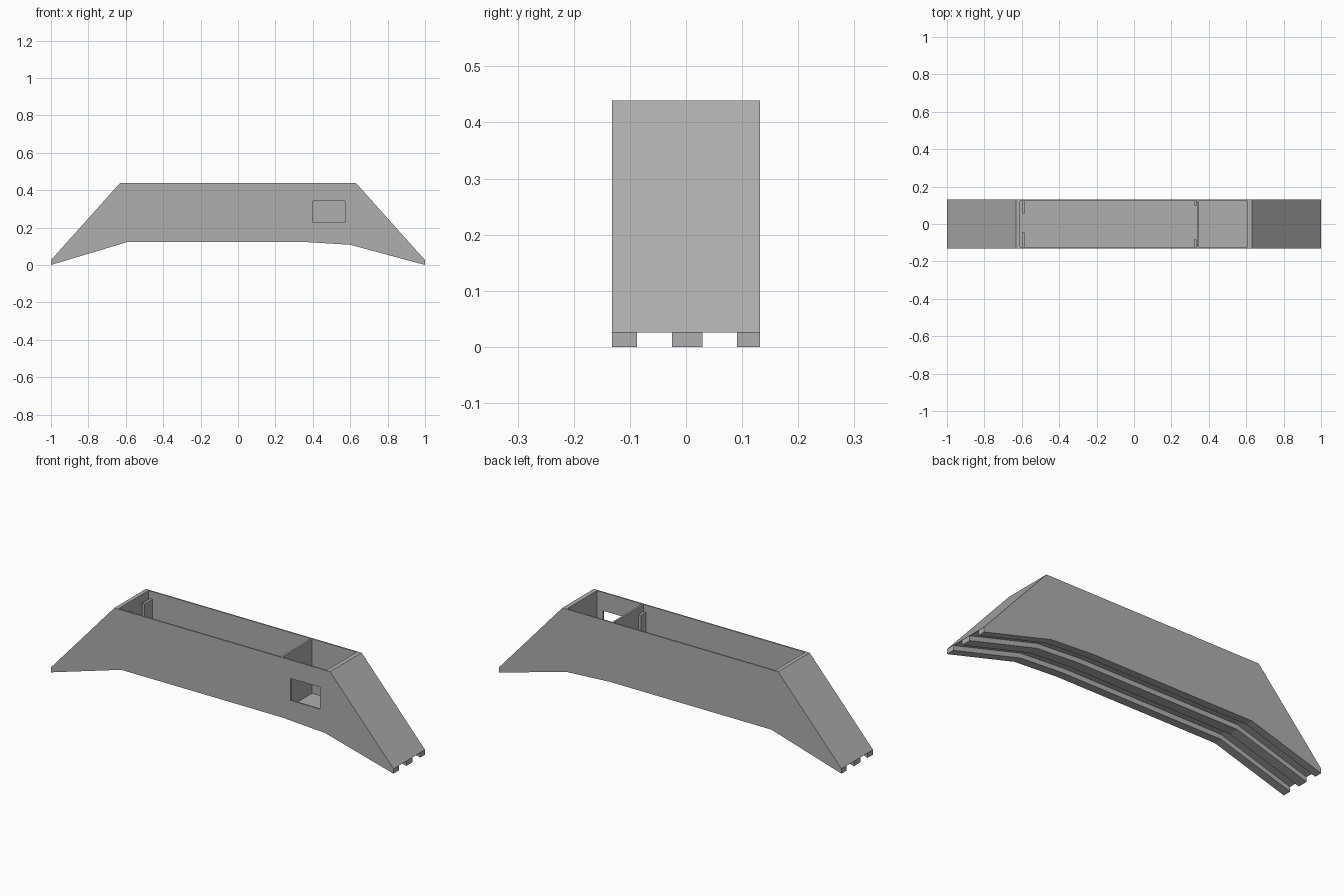
import bpy, bmesh

if "Cube" in bpy.data.objects:
    bpy.data.objects.remove(bpy.data.objects["Cube"])

grey = bpy.data.materials.new("plain grey")
grey.diffuse_color = (0.43, 0.43, 0.43, 1)
grey.use_nodes = True
grey.node_tree.nodes["Principled BSDF"].inputs["Base Color"].default_value = grey.diffuse_color


def prism(name, pts, y0, y1):
    """Extrude an x-z outline from y0 to y1."""
    bm = bmesh.new()
    face = bm.faces.new([bm.verts.new((x, y0, z)) for x, z in pts])
    ext = bmesh.ops.extrude_face_region(bm, geom=[face])["geom"]
    for v in ext:
        if isinstance(v, bmesh.types.BMVert):
            v.co.y = y1
    bmesh.ops.recalc_face_normals(bm, faces=bm.faces)
    me = bpy.data.meshes.new(name)
    bm.to_mesh(me)
    bm.free()
    me.materials.append(grey)
    ob = bpy.data.objects.new(name, me)
    bpy.context.collection.objects.link(ob)
    return ob


def box(name, x0, x1, y0, y1, z0, z1):
    return prism(name, [(x0, z0), (x1, z0), (x1, z1), (x0, z1)], y0, y1)


def cut(target, cutter):
    """Subtract the cutter, bake the result and drop the cutter."""
    mod = target.modifiers.new("cut", 'BOOLEAN')
    mod.operation = 'DIFFERENCE'
    mod.solver = 'EXACT'
    mod.object = cutter
    dg = bpy.context.evaluated_depsgraph_get()
    me = bpy.data.meshes.new_from_object(target.evaluated_get(dg))
    target.modifiers.clear()
    target.data = me
    bpy.data.objects.remove(cutter)


# Main shell: sloped ends, arched underside
W = 0.1315
under = [(-1, 0), (-0.59, 0.123), (0.35, 0.123), (0.6, 0.108), (1, 0)]
upper = [(1, 0.026), (0.63, 0.439), (-0.63, 0.439), (-1, 0.026)]
body = prism("shell", under + upper, -W, W)

# Open compartment, with a thin floor
cut(body, box("cavity_cutter", -0.609, 0.606, -0.124, 0.124, 0.152, 0.6))

# Opening in the front wall only
cut(body, box("window_cutter", 0.4, 0.572, -0.2, -0.06, 0.226, 0.342))

# Two lengthwise grooves that follow the underside
D = 0.0255
roof = [(x, z + D) for x, z in under]
roof[0] = (-1.1, D - 0.03)
roof[-1] = (1.1, D - 0.027)
for y0, y1 in ((-0.087, -0.025), (0.029, 0.091)):
    cut(body, prism("groove_cutter", roof + [(1.1, -0.2), (-1.1, -0.2)], y0, y1))

# Divider panel across the compartment
box("divider", 0.336, 0.346, -0.124, 0.124, 0.152, 0.437)

# Upright retaining strips on both side walls
for x0, x1, ya, yb in ((-0.599, -0.585, -0.045, 0.055), (0.321, 0.335, -0.084, 0.1)):
    box("retaining_strip_front", x0, x1, -0.124, ya, 0.152, 0.4)
    box("retaining_strip_back", x0, x1, yb, 0.124, 0.152, 0.4)
